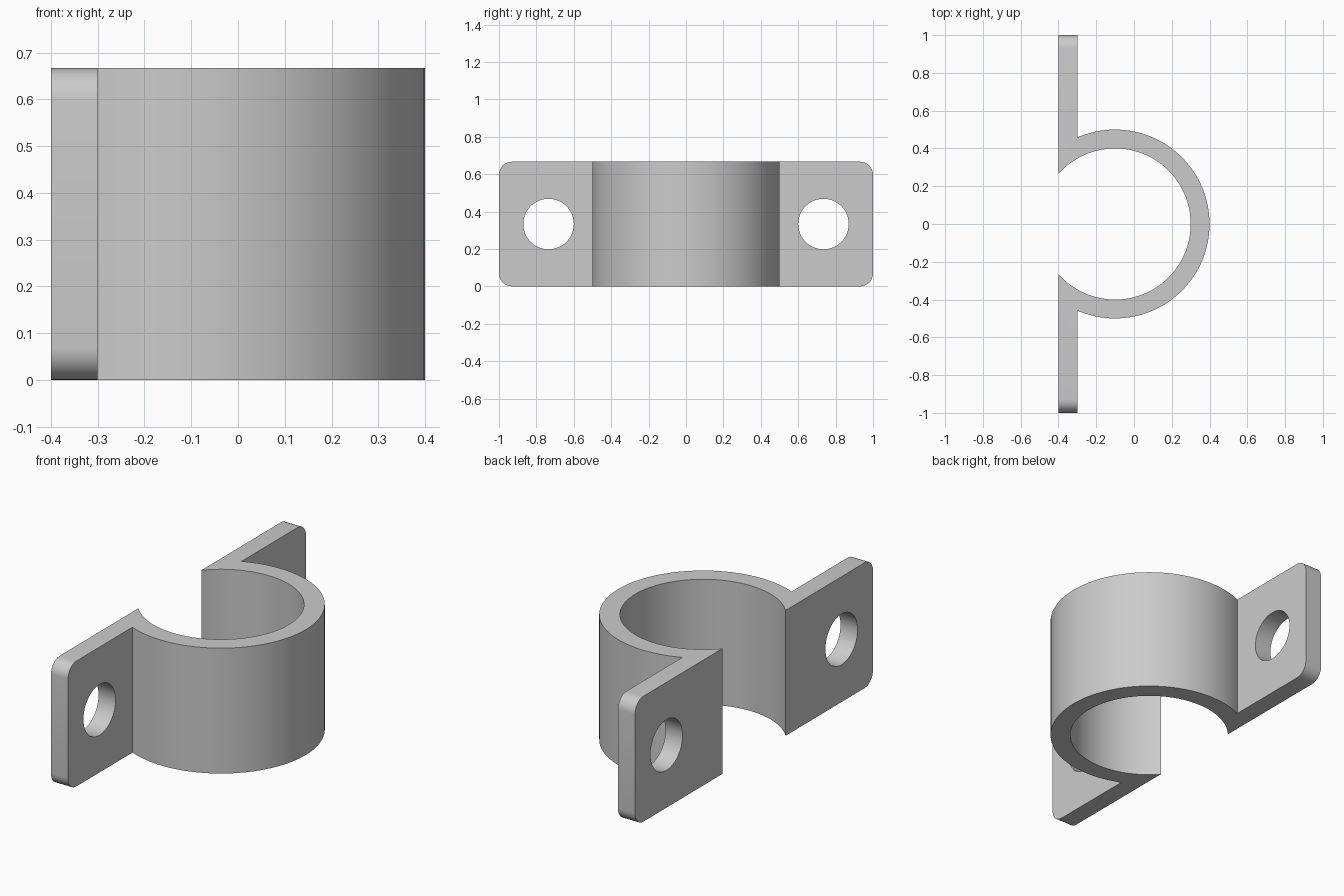
import bpy
import bmesh
import math
from mathutils import Vector

if "Cube" in bpy.data.objects:
    bpy.data.objects.remove(bpy.data.objects["Cube"], do_unlink=True)

HEIGHT = 2 / 3
CENTRE_X = -0.1
OUTER, INNER = 0.5, 0.4
BACK, FACE = -0.4, -0.3      # flange back and front planes
REACH = 1.0                  # flange tip distance from the middle
CORNER = 0.07
HOLE_Y, HOLE_RADIUS = 0.735, 0.135

# Plain grey material
grey = bpy.data.materials.new("plain grey")
grey.use_nodes = True
colour = (0.6, 0.6, 0.6, 1)
grey.diffuse_color = colour
grey.node_tree.nodes["Principled BSDF"].inputs["Base Color"].default_value = colour


def arc(radius, cut_x, steps):
    """Points round the ring from the +y side to the -y side, ending at cut_x."""
    end = math.acos((cut_x - CENTRE_X) / radius)
    angles = [end - 2 * end * i / steps for i in range(steps + 1)]
    return [(CENTRE_X + radius * math.cos(a), radius * math.sin(a)) for a in angles]


# Clamp outline: outer arc, lower flange, inner arc, upper flange
outline = arc(OUTER, FACE, 80)
outline += [(FACE, -REACH), (BACK, -REACH)]
outline += list(reversed(arc(INNER, BACK, 80)))
outline += [(BACK, REACH), (FACE, REACH)]

bm = bmesh.new()
base = bm.faces.new([bm.verts.new((x, y, 0)) for x, y in outline])
grown = bmesh.ops.extrude_face_region(bm, geom=[base])
top = [v for v in grown["geom"] if isinstance(v, bmesh.types.BMVert)]
bmesh.ops.translate(bm, verts=top, vec=Vector((0, 0, HEIGHT)))

# Round the four flange corners
tips = [e for e in bm.edges
        if all(abs(v.co.y) > REACH - 0.001 for v in e.verts)
        and abs(e.verts[0].co.z - e.verts[1].co.z) < 0.001]
bmesh.ops.bevel(bm, geom=tips, offset=CORNER, offset_type='OFFSET',
                segments=8, profile=0.5, affect='EDGES')
bmesh.ops.recalc_face_normals(bm, faces=bm.faces)

mesh = bpy.data.meshes.new("pipe_clamp")
bm.to_mesh(mesh)
bm.free()
mesh.materials.append(grey)
clamp = bpy.data.objects.new("pipe_clamp", mesh)
bpy.context.collection.objects.link(clamp)

# Bolt holes through both flanges
for side in (-1, 1):
    bpy.ops.mesh.primitive_cylinder_add(
        vertices=48, radius=HOLE_RADIUS, depth=0.4,
        location=((BACK + FACE) / 2, side * HOLE_Y, HEIGHT / 2),
        rotation=(0, math.pi / 2, 0))
    cutter = bpy.context.object
    cutter.name = "bolt_hole_cutter"
    cutter.hide_render = True
    cutter.data.materials.append(grey)
    cut = clamp.modifiers.new("bolt hole", 'BOOLEAN')
    cut.operation = 'DIFFERENCE'
    cut.solver = 'EXACT'
    cut.object = cutter
    bpy.context.view_layer.objects.active = clamp
    bpy.ops.object.modifier_apply(modifier=cut.name)
    bpy.data.objects.remove(cutter, do_unlink=True)

# Smooth curved walls, keep the rims crisp
bpy.ops.object.select_all(action='DESELECT')
clamp.select_set(True)
bpy.context.view_layer.objects.active = clamp
bpy.ops.object.shade_smooth_by_angle(angle=math.radians(30))
